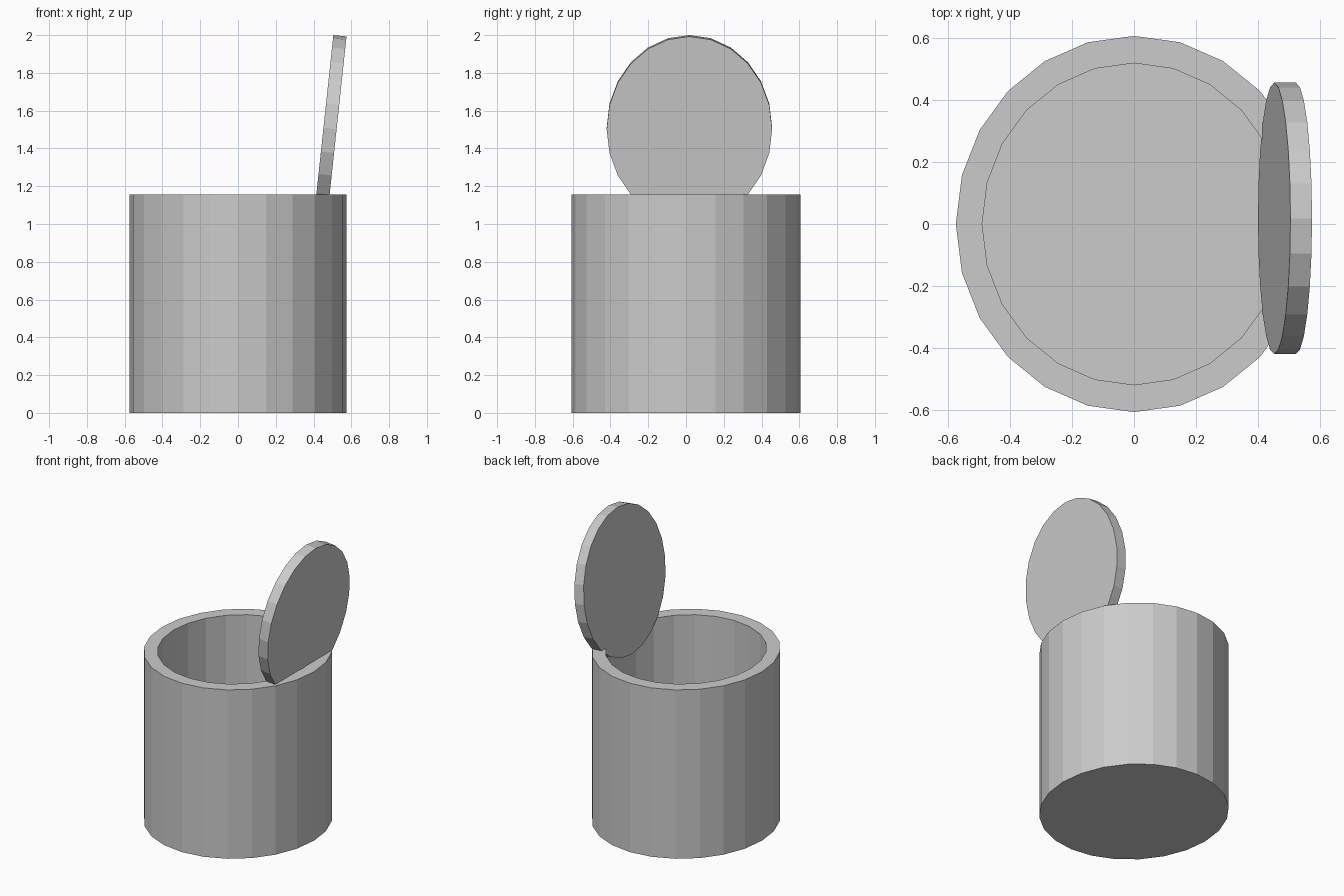
import bpy, bmesh, math
from mathutils import Matrix, Vector

if "Cube" in bpy.data.objects:
    bpy.data.objects.remove(bpy.data.objects["Cube"])

SIDES = 24


def ring(bm, rx, ry, z):
    """Elliptical ring of vertices at height z."""
    return [bm.verts.new((rx * math.cos(math.tau * i / SIDES),
                          ry * math.sin(math.tau * i / SIDES), z))
            for i in range(SIDES)]


def lathe(name, profile, matrix=Matrix()):
    """Closed solid from a list of (rx, ry, z) rings, capped at both ends."""
    bm = bmesh.new()
    rings = [ring(bm, *p) for p in profile]
    for a, b in zip(rings, rings[1:]):
        for i in range(SIDES):
            j = (i + 1) % SIDES
            bm.faces.new((a[i], a[j], b[j], b[i]))
    bm.faces.new(rings[0][::-1])
    bm.faces.new(rings[-1])
    bmesh.ops.recalc_face_normals(bm, faces=bm.faces)
    mesh = bpy.data.meshes.new(name)
    bm.to_mesh(mesh)
    bm.free()
    obj = bpy.data.objects.new(name, mesh)
    obj.matrix_world = matrix
    bpy.context.collection.objects.link(obj)
    return obj


# Hollow pot: outer wall, rim, inner wall, floor
HEIGHT = 1.155
lathe("pot", [(0.575, 0.607, 0), (0.575, 0.607, HEIGHT),
              (0.49, 0.519, HEIGHT), (0.49, 0.519, 0.09)])

# Open lid: thin disc standing on edge inside the rim, leaning outwards
tilt = Matrix.Translation(Vector((0.4525, 0.018, 1.51))) @ \
    Matrix.Rotation(math.radians(90 + 6.1), 4, 'Y')
lathe("lid", [(0.493, 0.438, 0), (0.493, 0.438, 0.07)], tilt)
